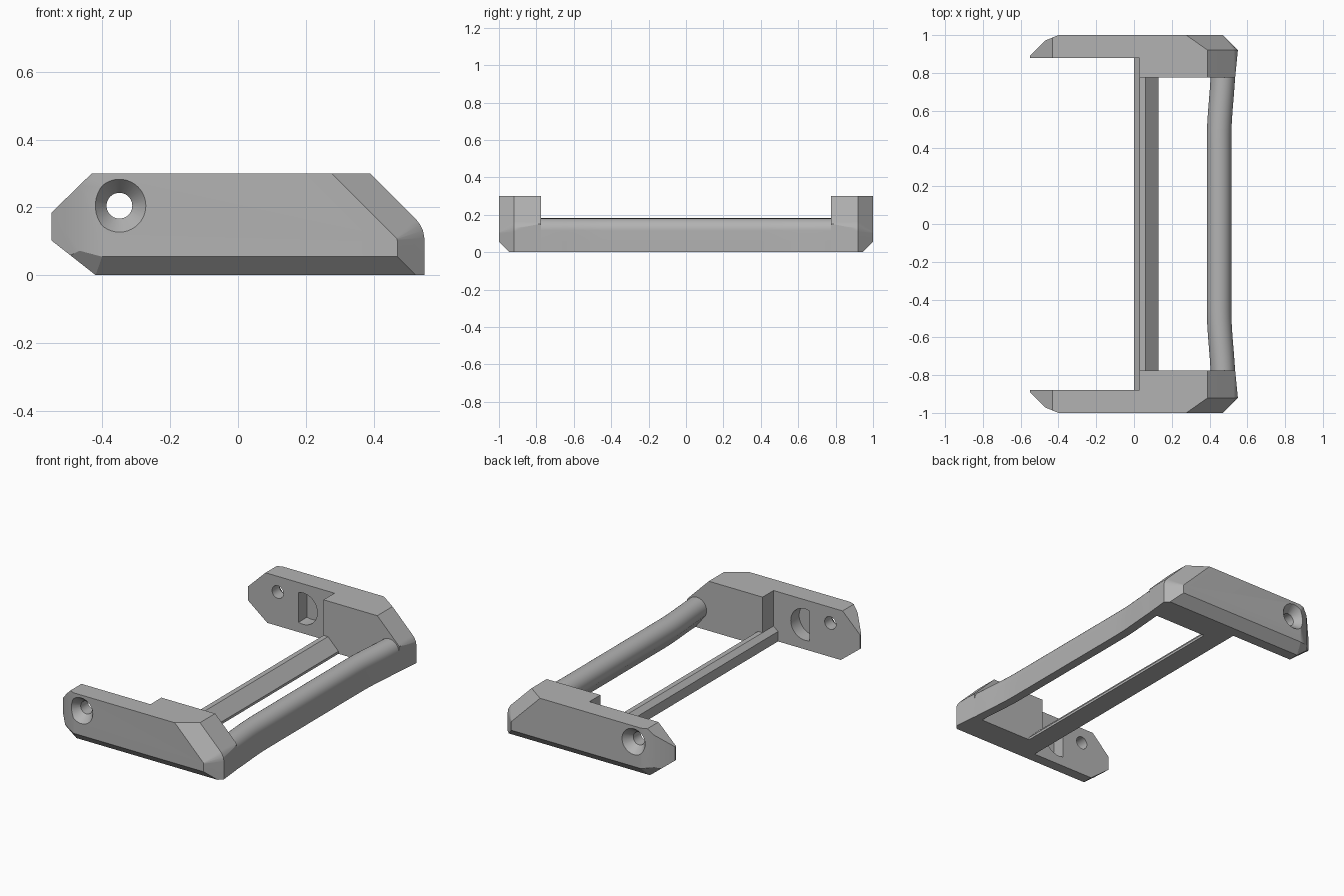
import bpy, bmesh, math
from mathutils import Vector, Matrix

cube = bpy.data.objects.get("Cube")
if cube:
    bpy.data.objects.remove(cube, do_unlink=True)

grey = bpy.data.materials.new("matte_grey")
grey.use_nodes = True
grey.diffuse_color = (0.45, 0.45, 0.45, 1)
grey.node_tree.nodes["Principled BSDF"].inputs["Base Color"].default_value = (0.45, 0.45, 0.45, 1)


def make_object(name, bm):
    bmesh.ops.recalc_face_normals(bm, faces=bm.faces[:])
    mesh = bpy.data.meshes.new(name)
    bm.to_mesh(mesh)
    bm.free()
    mesh.materials.append(grey)
    obj = bpy.data.objects.new(name, mesh)
    bpy.context.collection.objects.link(obj)
    return obj


def activate(obj):
    bpy.ops.object.select_all(action="DESELECT")
    obj.select_set(True)
    bpy.context.view_layer.objects.active = obj


def apply_modifier(obj, kind, **settings):
    activate(obj)
    mod = obj.modifiers.new(kind.title(), kind)
    for key, value in settings.items():
        setattr(mod, key, value)
    bpy.ops.object.modifier_apply(modifier=mod.name)


def finish(obj, angle):
    activate(obj)
    bpy.ops.object.shade_smooth_by_angle(angle=math.radians(angle))
    apply_modifier(obj, "WEIGHTED_NORMAL", keep_sharp=True)


def loft(profile, stations):
    """Skin an x/z profile through (y, x shift) stations."""
    bm = bmesh.new()
    rings = [[bm.verts.new((x + dx, y, z)) for x, z in profile] for y, dx in stations]
    n = len(profile)
    for a, b in zip(rings, rings[1:]):
        for i in range(n):
            j = (i + 1) % n
            bm.faces.new((a[i], a[j], b[j], b[i]))
    bm.faces.new(rings[0])
    bm.faces.new(rings[-1])
    return bm


def slice_off(bm, point, normal):
    """Remove everything beyond the plane and cap the cut."""
    cut = bmesh.ops.bisect_plane(bm, geom=bm.verts[:] + bm.edges[:] + bm.faces[:], dist=1e-6,
                                 plane_co=point, plane_no=normal, clear_outer=True)
    edges = [e for e in cut["geom_cut"] if isinstance(e, bmesh.types.BMEdge) and e.is_boundary]
    if edges:
        bmesh.ops.holes_fill(bm, edges=edges, sides=0)


def subtract(obj, bm):
    cutter = make_object("cutter", bm)
    cutter.hide_render = True
    apply_modifier(obj, "BOOLEAN", object=cutter, operation="DIFFERENCE", solver="EXACT")
    bpy.data.objects.remove(cutter, do_unlink=True)


# Side bracket: full-thickness side profile with a rounded nose
OUTER, ARM, INNER = -1.0, -0.88, -0.775
corner = [(0.52 + 0.03 * math.sin(a) * 1.0 - 0.0, 0.17 - 0.06 * (1 - math.cos(a)))
          for a in (0.0, math.pi / 2)]
nose = [(0.39, 0.30), (0.527, 0.163), (0.537, 0.15), (0.546, 0.132), (0.55, 0.11), (0.55, 0)]
tail = [(-0.42, 0), (-0.55, 0.102), (-0.55, 0.185), (-0.432, 0.30)]
bm = loft(nose + tail, [(OUTER, 0), (INNER, 0)])
bmesh.ops.recalc_face_normals(bm, faces=bm.faces[:])

# Wide chamfer that follows the nose
for (x1, z1), (x2, z2) in zip(nose, nose[1:]):
    n = Vector((z1 - z2, 0, x2 - x1)).normalized()
    slice_off(bm, (x1, -0.92, z1), n + Vector((0, -1, 0)))
# Narrow chamfer under the bottom and the tail slope
slice_off(bm, (0, -0.945, 0), (0, -1, -1))
slice_off(bm, (-0.42, -0.945, 0), (-0.617, -1, -0.787))
# Softened tail taper and slightly raked nose
slice_off(bm, (-0.47, -0.97, 0), (-1, -1, 0))
slice_off(bm, (-0.40, -1.0, 0), (-0.41, -1, 0))
slice_off(bm, (0.55, -0.92, 0), (1, 0.1, 0))
bracket = make_object("side_brackets", bm)

# Thin the rear arm
bm = bmesh.new()
bmesh.ops.create_cube(bm, size=1, matrix=Matrix.Translation((-0.47, ARM + 0.5, 0.2))
                      @ Matrix.Diagonal((1, 1, 1, 1)))
subtract(bracket, bm)

# Countersunk screw hole
turn = Matrix.Rotation(math.radians(-90), 4, "X")   # local z becomes +y
hole = Vector((-0.35, 0, 0.205))
for r1, r2, y1, y2 in ((0.088, 0.038, -1.0125, -0.95), (0.038, 0.038, -0.98, -0.8)):
    bm = bmesh.new()
    bmesh.ops.create_cone(bm, cap_ends=True, segments=40, radius1=r1, radius2=r2, depth=y2 - y1,
                          matrix=Matrix.Translation(hole + Vector((0, (y1 + y2) / 2, 0))) @ turn)
    subtract(bracket, bm)

# D-shaped pocket on the inner face
bm = bmesh.new()
bmesh.ops.create_cone(bm, cap_ends=True, segments=40, radius1=0.095, radius2=0.095, depth=0.16,
                      matrix=Matrix.Translation((-0.18, ARM, 0.15)) @ turn)
slice_off(bm, (-0.21, 0, 0), (-1, 0, 0))
subtract(bracket, bm)

apply_modifier(bracket, "MIRROR", use_axis=(False, True, False))
finish(bracket, 25)

# Rear crossbar with bevelled top
bar = [(0, 0), (0.13, 0), (0.13, 0.015), (0.06, 0.085), (0.03, 0.085), (0, 0.06)]
finish(make_object("rear_crossbar", loft(bar, [(-0.885, 0), (0.885, 0)])), 25)

# Front grip: rounded top, undercut inner side, bowed toward the ends
grip = [(0.515, 0), (0.515, 0.06)]
for i in range(19):
    a = math.radians(i * 210 / 18)
    grip.append((0.45 + 0.065 * math.cos(a), 0.117 + 0.065 * math.sin(a)))
grip.append((0.46, 0))


def bow(y):
    t = min(max((abs(y) - 0.45) / 0.4, 0), 1)
    return 0.022 * t * t * (3 - 2 * t)


ys = [-0.8 + 0.05 * i for i in range(33)]
finish(make_object("front_grip", loft(grip, [(y, bow(y)) for y in ys])), 35)
